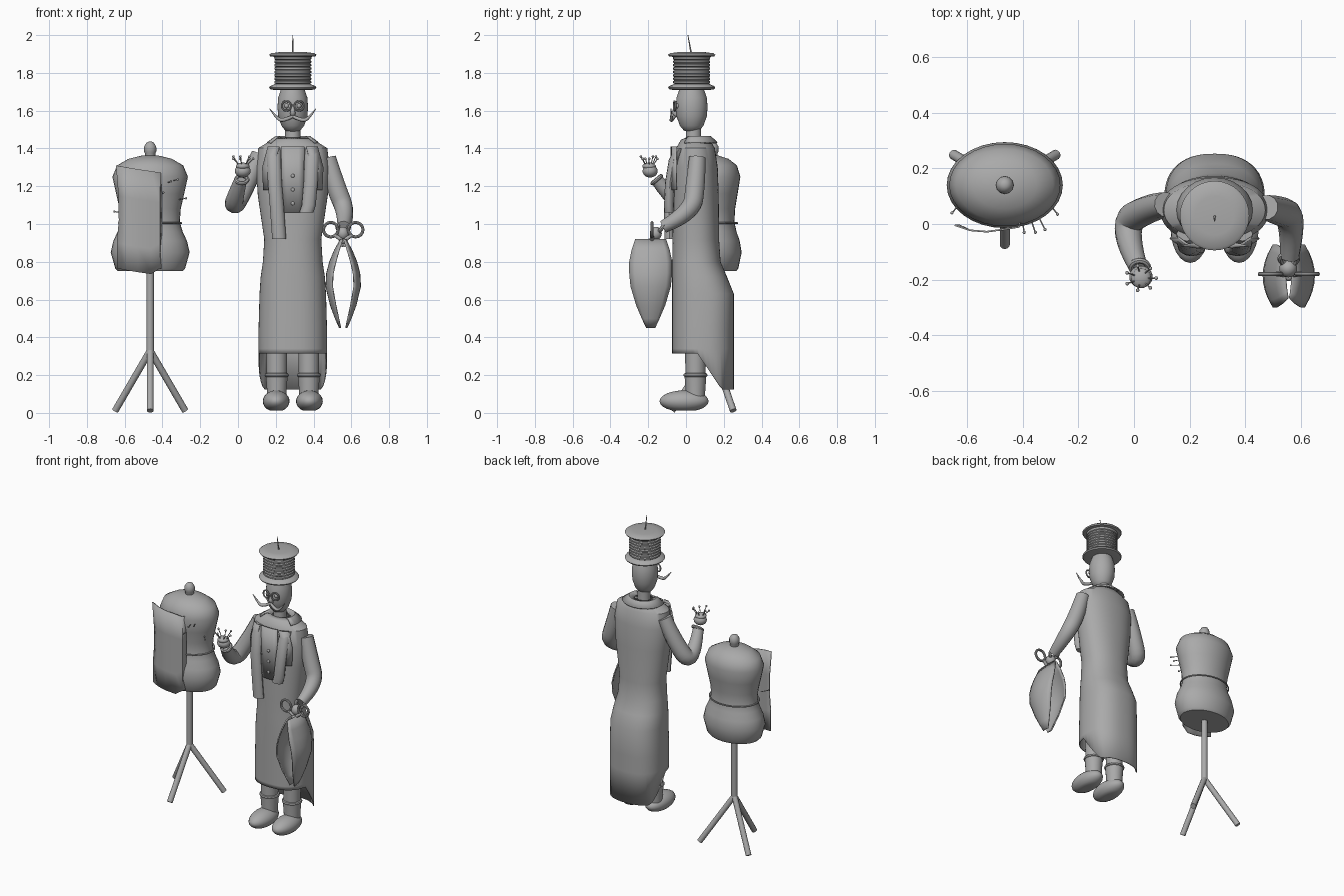
import bpy, bmesh, math
from mathutils import Vector

cube = bpy.data.objects.get("Cube")
if cube:
    bpy.data.objects.remove(cube, do_unlink=True)

grey = bpy.data.materials.new("plain grey")
grey.use_nodes = True
COLOUR = (0.4, 0.4, 0.4, 1)
grey.diffuse_color = COLOUR
grey.node_tree.nodes["Principled BSDF"].inputs["Base Color"].default_value = COLOUR

MX = 0.29    # tailor centre line
DX, DY = -0.465, 0.14    # dress form centre


def finish(ob, name, angle=40):
    ob.name = name
    ob.data.materials.clear()
    ob.data.materials.append(grey)
    bpy.ops.object.select_all(action='DESELECT')
    ob.select_set(True)
    bpy.context.view_layer.objects.active = ob
    bpy.ops.object.shade_smooth_by_angle(angle=math.radians(angle))
    return ob


def from_bmesh(name, bm, thick=0, angle=40):
    bmesh.ops.recalc_face_normals(bm, faces=bm.faces)
    me = bpy.data.meshes.new(name)
    bm.to_mesh(me)
    bm.free()
    ob = bpy.data.objects.new(name, me)
    bpy.context.collection.objects.link(ob)
    finish(ob, name, angle)
    if thick:
        mod = ob.modifiers.new("thickness", 'SOLIDIFY')
        mod.thickness, mod.offset = thick, 0
    return ob


def skin_rows(name, rows, closed=False, caps=False, thick=0):
    """Bridge rows of points into a surface."""
    bm = bmesh.new()
    rows = [[bm.verts.new(p) for p in r] for r in rows]
    n = len(rows[0])
    for a, b in zip(rows, rows[1:]):
        for i in range(n if closed else n - 1):
            j = (i + 1) % n
            bm.faces.new((a[i], a[j], b[j], b[i]))
    if caps:
        bm.faces.new(rows[0])
        bm.faces.new(rows[-1])
    return from_bmesh(name, bm, thick)


def oval(z, x, y, rx, ry, n=32, power=2.0):
    pts = []
    for i in range(n):
        c, s = math.cos(math.tau * i / n), math.sin(math.tau * i / n)
        pts.append(Vector((x + rx * math.copysign(abs(c) ** (2 / power), c),
                           y + ry * math.copysign(abs(s) ** (2 / power), s), z)))
    return pts


def lathe(name, x, y, profile, ratio=1.0, n=32):
    return skin_rows(name, [oval(z, x, y, r, r * ratio, n) for z, r in profile], True, True)


def ball(name, loc, size, seg=24):
    bpy.ops.mesh.primitive_uv_sphere_add(segments=seg, ring_count=seg // 2, location=loc)
    ob = bpy.context.object
    ob.scale = size if isinstance(size, tuple) else (size,) * 3
    return finish(ob, name)


def ring(name, loc, r, minor, rot=(0, 0, 0), scale=(1, 1, 1)):
    bpy.ops.mesh.primitive_torus_add(location=loc, rotation=rot, major_radius=r, minor_radius=minor,
                                     major_segments=32, minor_segments=8)
    bpy.context.object.scale = scale
    return finish(bpy.context.object, name)


def tube(name, pts, radii, straight=False):
    cu = bpy.data.curves.new(name, 'CURVE')
    cu.dimensions, cu.bevel_depth, cu.bevel_resolution = '3D', 1, 4
    cu.use_fill_caps = True
    cu.resolution_u = 6
    sp = cu.splines.new('POLY' if straight else 'NURBS')
    sp.points.add(len(pts) - 1)
    for p, co, r in zip(sp.points, pts, radii):
        p.co, p.radius = (*co, 1), r
    if not straight:
        sp.use_endpoint_u, sp.order_u = True, 3
    ob = bpy.data.objects.new(name, cu)
    bpy.context.collection.objects.link(ob)
    bpy.ops.object.select_all(action='DESELECT')
    ob.select_set(True)
    bpy.context.view_layer.objects.active = ob
    bpy.ops.object.convert(target='MESH')
    return finish(bpy.context.object, name)


def pin(name, base, tip, head=0.007):
    tube(name + "_shaft", [base, tip], [0.0025, 0.0025], True)
    ball(name + "_head", tip, head, 10)


# Thread-spool hat with a needle
profile = [(1.71, .10), (1.714, .12), (1.722, .125), (1.73, .12), (1.738, .10)]
profile += [(1.742 + .0045 * i, .098 - .007 * (i % 4 == 0)) for i in range(32)]
profile += [(1.885, .10), (1.888, .12), (1.896, .125), (1.904, .115), (1.91, .07)]
lathe("spool_hat", MX, .03, profile)
tube("hat_needle", [(MX, .03, 1.89), (MX, .01, 2)], [.005, .002], True)

# Head and face
lathe("head", MX, .03, [(1.487, .02), (1.495, .04), (1.52, .06), (1.57, .077), (1.62, .081),
                        (1.67, .077), (1.72, .06)], 1.04)
lathe("neck", MX, .04, [(1.40, .045), (1.46, .04), (1.53, .04)])
tube("nose", [(MX, -.045, 1.625), (MX, -.075, 1.59), (MX, -.045, 1.575)], [.006, .017, .012])
for side, s in (("left", 1), ("right", -1)):
    ring(side + "_eyeglass", (MX + s * .034, -.06, 1.625), .025, .005, (math.pi / 2, 0, s * .2))
    ball(side + "_eye", (MX + s * .033, -.045, 1.625), .013, 12)
    tube(side + "_moustache", [(MX, -.06, 1.57), (MX + s * .05, -.08, 1.545),
                               (MX + s * .085, -.075, 1.56), (MX + s * .122, -.08, 1.61)],
         [.008, .011, .008, .002])
tube("glasses_bridge", [(MX - .01, -.06, 1.628), (MX + .01, -.06, 1.628)], [.004, .004], True)

# Long coat with a dropped tail
coat = [oval(z, MX, y, rx, ry, 48, p) for z, y, rx, ry, p in (
    (1.455, .05, .07, .05, 2), (1.443, .05, .11, .075, 2), (1.40, .05, .18, .10, 2.1),
    (1.3, .05, .192, .115, 2.2), (1.15, .05, .182, .12, 2.2), (.92, .052, .148, .12, 2.2),
    (.8, .055, .155, .125, 2.2), (.72, .072, .167, .142, 2.3), (.63, .09, .173, .16, 2.4),
    (.45, .09, .178, .16, 2.4), (.34, .09, .178, .16, 2.4))]
hem = oval(0, MX, .09, .178, .16, 48, 2.4)
for v in hem:
    v.z = .315 - .19 * min(1, max(0, (v.y - .06) / .13))
skin_rows("coat", coat + [hem], True, thick=.006)

# Turned-down collar around the back of the neck
collar = []
for r, ry, z in ((.055, .05, 1.45), (.09, .08, 1.462), (.135, .115, 1.43)):
    collar.append([(MX + r * math.cos(math.radians(a)), .05 + ry * math.sin(math.radians(a)), z)
                   for a in range(-30, 211, 15)])
skin_rows("collar", collar, thick=.008)

# Shirt front, buttons and hanging tape ends
panel = [[(MX + w * u, -.078 + .006 * u * u, z) for u in (-1, -.5, 0, .5, 1)]
         for z, w in ((1.41, .062), (1.25, .058), (1.06, .055))]
skin_rows("shirt_front", panel, thick=.008)
for i in range(3):
    ball("shirt_button", (MX, -.084, 1.255 - .073 * i), (.01, .007, .01), 12)
for side, s, end in (("right", -1, .92), ("left", 1, 1.06)):
    rows = [oval(z, MX + s * x, y, .037, .026, 12) for z, x, y in (
        (1.40, .10, -.035), (1.34, .10, -.065), (1.22, .095, -.085),
        (1.1, .085, -.09), (end, .072, -.088))]
    skin_rows(side + "_tape_end", rows, True, True)
    lapel = [[(MX + s * (x + w), y, z) for w, y in ((0, -.075), (.03, -.072), (.06, -.05))]
             for z, x in ((1.41, .07), (1.3, .10), (1.18, .095))]
    skin_rows(side + "_lapel", lapel, thick=.008)

# Legs, boots and shoes
for side, s in (("left", 1), ("right", -1)):
    x = MX + s * .085
    lathe(side + "_trouser_leg", x, .05, [(.18, .053), (.35, .055), (.55, .06)])
    ring(side + "_boot_cuff", (x, .05, .2), .053, .011)
    lathe(side + "_boot_shaft", x, .05, [(.05, .05), (.12, .052), (.2, .058)])
    shoe = ball(side + "_shoe", (x + s * .003, -.01, .062), (.071, .13, .057))
    for v in shoe.data.vertices:
        v.co.z = max(v.co.z, -.85)

# Sleeves, cuffs and hands
tube("left_sleeve", [(.475, .06, 1.35), (.515, .05, 1.2), (.575, .03, 1.06), (.56, -.12, .985)],
     [.045, .054, .05, .034])
tube("right_sleeve", [(.115, .07, 1.37), (.06, .06, 1.24), (-.05, .0, 1.04), (.015, -.155, 1.235)],
     [.045, .052, .055, .034])
ring("left_cuff", (.557, -.125, .982), .03, .011, (.9, 0, 0))
ring("right_cuff", (.02, -.155, 1.235), .03, .011, (.7, 0, 0))
ball("left_hand", (.555, -.16, .95), (.032, .032, .035))
ball("right_hand", (.025, -.19, 1.28), (.042, .04, .034))
ball("pincushion", (.025, -.195, 1.305), (.036, .036, .02))
for i in range(7):
    a = math.tau * i / 7
    c, s = math.cos(a), math.sin(a)
    pin("cushion_pin", (.025 + .02 * c, -.195 + .02 * s, 1.31),
        (.025 + .055 * c, -.195 + .045 * s, 1.345 + .012 * (i % 2)))

# Big shears: finger rings, shanks and curved blades
SX, SY = .557, -.18
for side, s in (("left", 1), ("right", -1)):
    ring(side + "_shears_ring", (SX + s * .066, SY, .97), .038, .008, (math.pi / 2, 0, 0))
    tube(side + "_shears_shank", [(SX + s * .045, SY, .94), (SX, SY, .915), (SX - s * .01, SY, .88)],
         [.009, .012, .009])
    blade = [[(SX + s * (x - b * u * u), SY - .007 + w * u, z) for u in
              (-1, -.75, -.5, -.25, 0, .25, .5, .75, 1)] for z, x, w, b in (
        (.92, .012, .08, .008), (.86, .045, .1, .022), (.8, .07, .112, .03), (.74, .086, .112, .032),
        (.67, .09, .105, .032), (.57, .066, .075, .026), (.5, .04, .045, .015), (.45, .018, .022, .004))]
    skin_rows(side + "_shears_blade", blade, thick=.008)
ball("shears_pivot", (SX, SY - .012, .91), .014, 12)

# Dress form body, neck knob and waist tape
lathe("dress_form", DX, DY, [(.75, .17), (.765, .185), (.85, .209), (.91, .195), (.96, .172),
                             (1.01, .157), (1.08, .162), (1.16, .18), (1.25, .2), (1.31, .175),
                             (1.345, .115), (1.362, .045)], .74)
lathe("neck_knob", DX, DY, [(1.35, .026), (1.375, .028), (1.385, .033), (1.41, .032),
                            (1.43, .02), (1.436, .008)], n=12)
ring("waist_tape", (DX, DY, 1.005), .165, .005, scale=(1, .8, 1))

# Cloth pinned over the front of the form
cloth = [[(x, y - .012 * math.sin(i * 1.1), z - d) for i, (x, y, d) in enumerate(
    ((left, -.004, 0), (-.59, -.012, .01), (-.53, -.018, .02), (-.46, -.02, .03),
     (-.415, -.022, .038 * (z > 1)), (-.405, .01, .04 * (z > 1))))]
    for z, left in ((1.31, -.645), (1.15, -.632), (1.02, -.63), (.9, -.64), (.765, -.64))]
skin_rows("draped_cloth", cloth, thick=.006)

# Pins in the form
for x, y, z, dx, dy in ((-.34, .02, 1.23, .02, -.04), (-.40, .0, 1.16, .005, -.03),
                        (-.31, .08, 1.13, .035, -.045), (-.37, .015, 1.22, .015, -.045),
                        (-.62, .08, 1.06, -.035, -.04)):
    pin("form_pin", (x, y, z), (x + dx, y + dy, z + .006), .006)

# Stand pole and tripod feet
tube("stand_pole", [(DX, DY, .3), (DX, DY, .77)], [.02, .02], True)
for x, y in ((-.65, .25), (-.28, .25), (DX, -.075)):
    tube("tripod_leg", [(DX, DY, .33), (x, y, .012)], [.018, .018], True)
